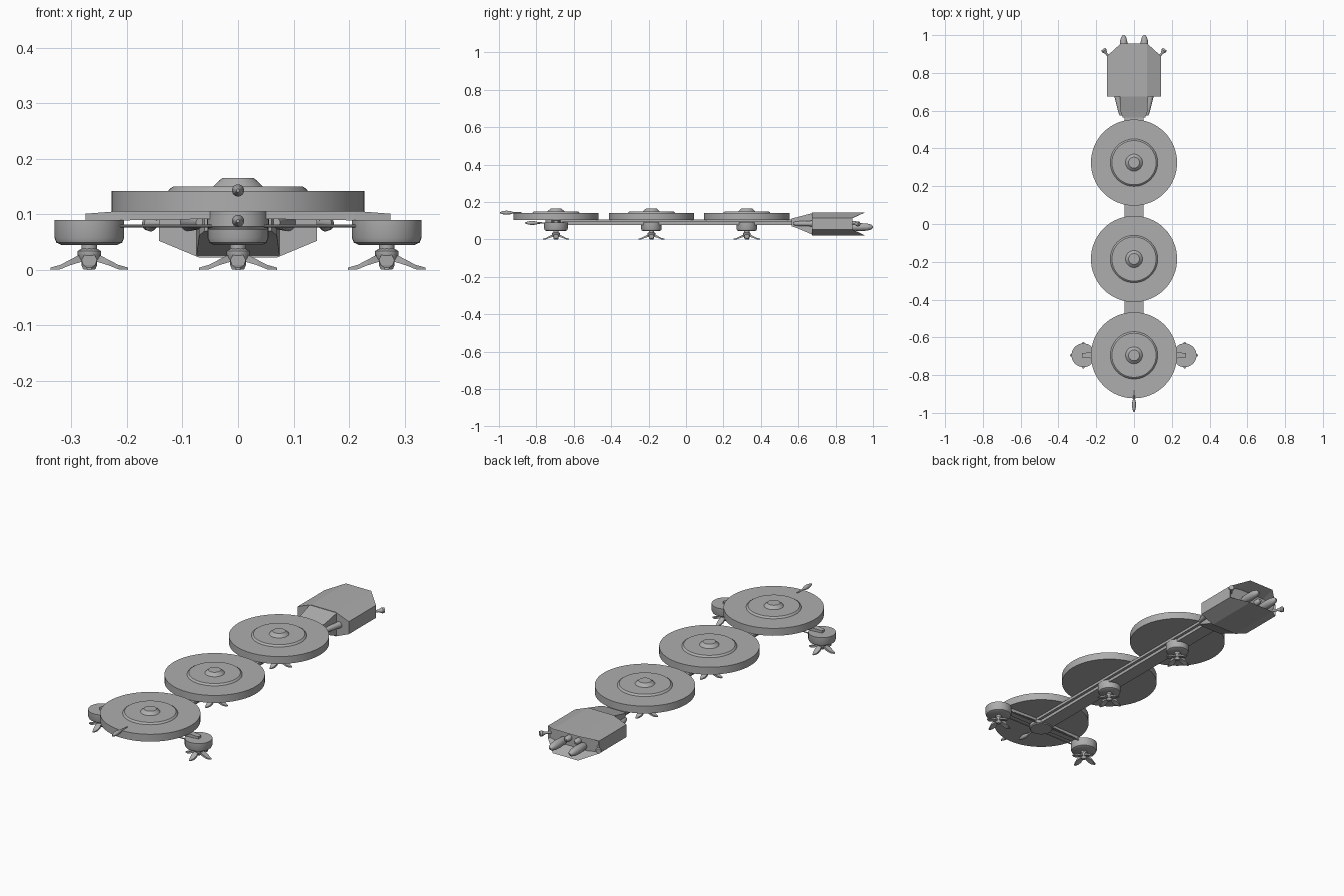
import bpy, bmesh, math
from mathutils import Vector, Matrix

if "Cube" in bpy.data.objects:
    bpy.data.objects.remove(bpy.data.objects["Cube"])

grey = bpy.data.materials.new("hull grey")
grey.diffuse_color = (0.42, 0.42, 0.42, 1)
grey.use_nodes = True
grey.node_tree.nodes["Principled BSDF"].inputs["Base Color"].default_value = grey.diffuse_color


def finish(name, bm, smooth=False):
    bmesh.ops.recalc_face_normals(bm, faces=bm.faces)
    me = bpy.data.meshes.new(name)
    bm.to_mesh(me)
    bm.free()
    ob = bpy.data.objects.new(name, me)
    bpy.context.collection.objects.link(ob)
    me.materials.append(grey)
    if smooth:
        bpy.ops.object.select_all(action='DESELECT')
        ob.select_set(True)
        bpy.context.view_layer.objects.active = ob
        bpy.ops.object.shade_smooth_by_angle(angle=math.radians(35))
    return ob


def loft(name, rings, smooth=False):
    """Skin a list of equal-length point rings and cap both ends."""
    bm = bmesh.new()
    vs = [[bm.verts.new(p) for p in r] for r in rings]
    n = len(vs[0])
    for a, b in zip(vs, vs[1:]):
        for i in range(n):
            j = (i + 1) % n
            bm.faces.new((a[i], a[j], b[j], b[i]))
    bm.faces.new(vs[0])
    bm.faces.new(vs[-1])
    return finish(name, bm, smooth)


def lathe(name, profile, origin, axis=(0, 0, 1), n=32):
    """Revolve (radius, distance) pairs around an axis."""
    rot = Vector((0, 0, 1)).rotation_difference(Vector(axis)).to_matrix()
    o = Vector(origin)
    rings = [[o + rot @ Vector((r * math.cos(2 * math.pi * i / n),
                                r * math.sin(2 * math.pi * i / n), h))
              for i in range(n)] for r, h in profile]
    return loft(name, rings, True)


def box(name, x0, x1, y0, y1, z0, z1):
    return loft(name, [[(x0, y0, z), (x1, y0, z), (x1, y1, z), (x0, y1, z)] for z in (z0, z1)])


def landing_foot(x, y, top, r):
    # rounded housing, stem and hub
    lathe("foot_housing", [(r * .8, .045), (r * .94, .049), (r, .058), (r, top)], (x, y, 0))
    lathe("foot_stem", [(.014, .03), (.014, .046)], (x, y, 0), n=16)
    lathe("foot_hub", [(.008, .004), (.021, .024), (.021, .034), (.014, .038)], (x, y, 0), n=12)
    # four splayed claws, (distance, half width, low z, high z)
    for k in range(4):
        m = Matrix.Translation((x, y, 0)) @ Matrix.Rotation(k * math.pi / 2, 4, 'Z')
        rings = [[m @ Vector(p) for p in ((d, -w, a), (d, w, a), (d, w, b), (d, -w, b))]
                 for d, w, a, b in ((.012, .008, .015, .030), (.035, .014, .008, .018),
                                    (.052, .011, .001, .009), (.070, .004, 0, .004))]
        loft("foot_claw", rings)


# three saucer modules
for y in (-.695, -.185, .325):
    lathe("saucer", [(.228, .105), (.228, .142)], (0, y, 0), n=64)
    lathe("saucer_ring", [(.126, .141), (.124, .145), (.117, .150)], (0, y, 0), n=48)
    lathe("saucer_cap", [(.046, .149), (.040, .155), (.029, .165)], (0, y, 0))

# spine beam and its front hub
box("spine_beam", -.05, .05, -.695, .60, .092, .106)
box("spine_keel", -.036, .036, -.695, .60, .077, .093)
lathe("front_hub", [(.052, .073), (.056, .078), (.056, .106)], (0, -.695, 0))

# landing feet under the spine
for y in (-.185, .325):
    landing_foot(0, y, .09, .055)

for s in (-1, 1):
    # outrigger foot, tapered arm and pair of braces
    landing_foot(s * .268, -.695, .09, .063)
    loft("outrigger_arm", [[(s * x, -.695 - w, a), (s * x, -.695 + w, a),
                            (s * x, -.695 + w, .1055), (s * x, -.695 - w, .1055)][:2]
                           + [(s * x, -.695 + w, t), (s * x, -.695 - w, t)]
                           for x, w, a, t in ((.03, .024, .092, .106), (.21, .018, .089, .106),
                                              (.275, .011, .088, .101))])
    for dy in (-.026, .026):
        lathe("outrigger_brace", [(.003, 0), (.003, .2)], (s * .03, -.695 + dy, .079), (s, 0, 0), 8)

# forward guns
gun = [(.003, 0), (.0045, .045), (.009, .06), (.011, .08), (.008, .10), (.003, .115)]
lathe("upper_gun", gun, (0, -.88, .143), (0, -1, 0), 16)
lathe("lower_gun", gun, (0, -.745, .088), (0, -1, 0), 16)


def section(y_mid, y_end, w, wm, z0, z1, z2, z3):
    return [(-w, y_end, z0), (w, y_end, z0), (wm, y_mid, z1), (wm, y_mid, z2),
            (w, y_end, z3), (-w, y_end, z3), (-wm, y_mid, z2), (-wm, y_mid, z1)]


# engine block with notched stern, built as a tube and closed by a recessed wall
loft("engine_block", [section(.675, .675, .07, .142, .022, .052, .115, .143),
                      section(.89, .955, .07, .142, .022, .052, .115, .143),
                      section(.885, .885, .07, .135, .045, .056, .111, .122)])

# tapered neck
loft("engine_neck", [[(-w, y, a), (w, y, a), (w, y, b), (-w, y, b)]
                     for y, w, a, b in ((.565, .06, .070, .112), (.59, .07, .062, .118),
                                        (.68, .075, .024, .142))])
for s in (-1, 1):
    # side tubes on the neck
    lathe("neck_tube", [(.008, 0), (.012, .02), (.014, .07), (.016, .11)],
          (s * .068, .575, .085), (s * .2, 1, 0), 16)
    # stern thrusters
    lathe("thruster", [(.012, 0), (.019, .02), (.021, .06), (.019, .095), (.013, .115), (.004, .125)],
          (s * .055, .875, .066), (0, 1, 0), 20)
    lathe("thruster_mount", [(.014, 0), (.014, .03), (.006, .042)],
          (s * .026, .875, .085), (0, 1, 0), 16)
    # angled stern guns
    lathe("stern_gun", [(.006, 0), (.006, .045), (.014, .062), (.012, .072)],
          (s * .12, .868, .083), (s * .72, .95, 0), 16)
